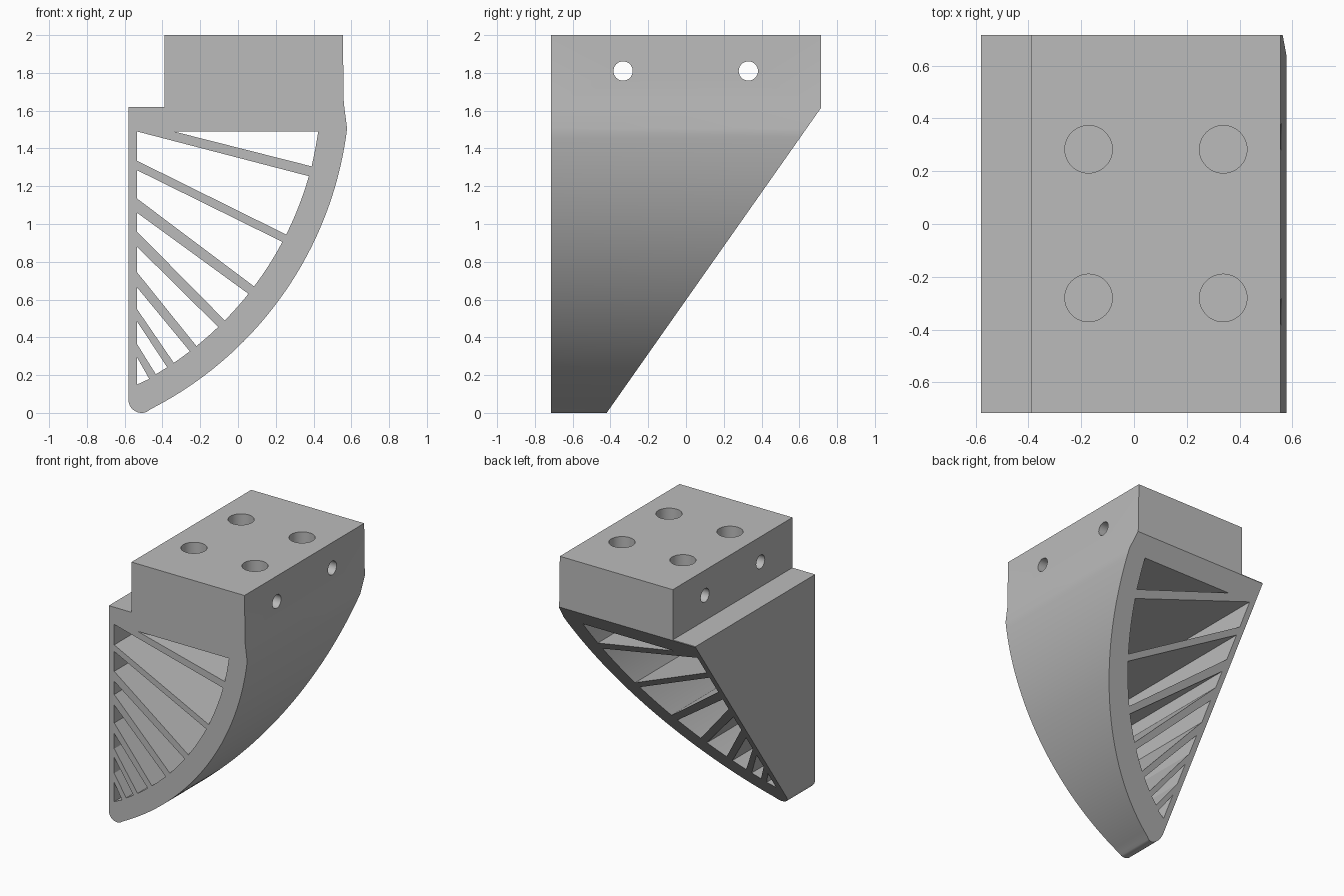
import bpy, bmesh
from math import sin, cos, sqrt, radians, pi

if "Cube" in bpy.data.objects:
    bpy.data.objects.remove(bpy.data.objects["Cube"])

grey = bpy.data.materials.new("plain grey")
grey.use_nodes = True
grey.diffuse_color = (0.5, 0.5, 0.5, 1)
grey.node_tree.nodes["Principled BSDF"].inputs["Base Color"].default_value = (0.5, 0.5, 0.5, 1)

HALF = 0.715                 # half depth of the bracket
CX, CZ = -1.34, 1.741        # centre of the curved edge
R_IN, R_OUT = 1.783, 1.932
WALL = -0.535                # inner face of the upright wall


def arc(cx, cz, r, a0, a1, n):
    """Points along an arc, angles in degrees."""
    angles = [radians(a0 + (a1 - a0) * i / n) for i in range(n + 1)]
    return [(cx + r * cos(a), cz + r * sin(a)) for a in angles]


def make_object(name, loops, axis, lo, hi):
    """Extrude closed 2D loops along an axis from lo to hi."""
    place = {"x": lambda u, v, w: (w, u, v),
             "y": lambda u, v, w: (u, w, v),
             "z": lambda u, v, w: (u, v, w)}[axis]
    bm = bmesh.new()
    for loop in loops:
        face = bm.faces.new([bm.verts.new(place(u, v, lo)) for u, v in loop])
        grown = bmesh.ops.extrude_face_region(bm, geom=[face])["geom"]
        shift = place(0, 0, hi - lo)
        bmesh.ops.translate(bm, vec=shift,
                            verts=[g for g in grown if isinstance(g, bmesh.types.BMVert)])
    bmesh.ops.recalc_face_normals(bm, faces=bm.faces)
    mesh = bpy.data.meshes.new(name)
    bm.to_mesh(mesh)
    bm.free()
    obj = bpy.data.objects.new(name, mesh)
    bpy.context.collection.objects.link(obj)
    mesh.materials.append(grey)
    return obj


def inner_point(x):
    return (x, CZ - sqrt(R_IN ** 2 - (x - CX) ** 2))


# Side outline: stepped top block, curved outer edge, rounded toe
outline = [(-0.58, 1.62), (-0.39, 1.62), (-0.39, 2), (0.555, 2), (0.56, 1.64)]
outline += arc(CX, CZ, R_OUT, -7, -63, 40)
outline += arc(-0.51, 0.07, 0.07, -66, -180, 14)
bracket = make_object("bracket", [outline], "y", -HALF, HALF)

# Openings between ribs: wall height top and bottom, curve x top and bottom
openings = [(1.49, 1.335, 0.375, 0.255), (1.285, 1.135, 0.235, 0.085),
            (1.06, 0.96, 0.055, -0.07), (0.88, 0.745, -0.105, -0.22),
            (0.665, 0.55, -0.255, -0.34), (0.485, 0.365, -0.375, -0.435)]
loops = []
for top, bottom, x0, x1 in openings:
    curve = [inner_point(x0 + (x1 - x0) * i / 8) for i in range(9)]
    loops.append([(WALL, top)] + curve + [(WALL, bottom)])
loops.append([(-0.34, 1.49), (0.425, 1.49), (0.41, 1.4), (0.39, 1.305)])
loops.append([(WALL, 0.295), (-0.47, 0.18), (WALL, 0.15)])
cutters = [make_object("rib_openings", loops, "y", -1, 1)]

# Sloping rear underside
slope = 1.615 / 1.135
wedge = [(-0.42 - 0.5 / slope, -0.5), (1.5, -0.5), (1.5, 1.92 * slope)]
cutters.append(make_object("rear_slope", [wedge], "x", -1, 1))

# Four blind holes in the top and two cross holes through the block
top_holes = [arc(x, y, 0.09, 0, 352.5, 47) for x in (-0.172, 0.338) for y in (-0.28, 0.283)]
cutters.append(make_object("top_holes", top_holes, "z", 1.7, 2.1))
cross_holes = [arc(y, 1.81, 0.051, 0, 348.75, 31) for y in (-0.333, 0.33)]
cutters.append(make_object("cross_holes", cross_holes, "x", -1, 1))

for cutter in cutters:
    mod = bracket.modifiers.new(cutter.name, "BOOLEAN")
    mod.operation = "DIFFERENCE"
    mod.solver = "EXACT"
    mod.object = cutter
    cutter.hide_render = True

# Bake the cuts and drop the helpers
bpy.context.view_layer.update()
graph = bpy.context.evaluated_depsgraph_get()
result = bpy.data.meshes.new_from_object(bracket.evaluated_get(graph))
bracket.modifiers.clear()
bracket.data = result
for cutter in cutters:
    bpy.data.objects.remove(cutter)

# Smooth curves, sharp corners
bpy.ops.object.select_all(action="DESELECT")
bracket.select_set(True)
bpy.context.view_layer.objects.active = bracket
bpy.ops.object.shade_smooth_by_angle(angle=pi / 9)
